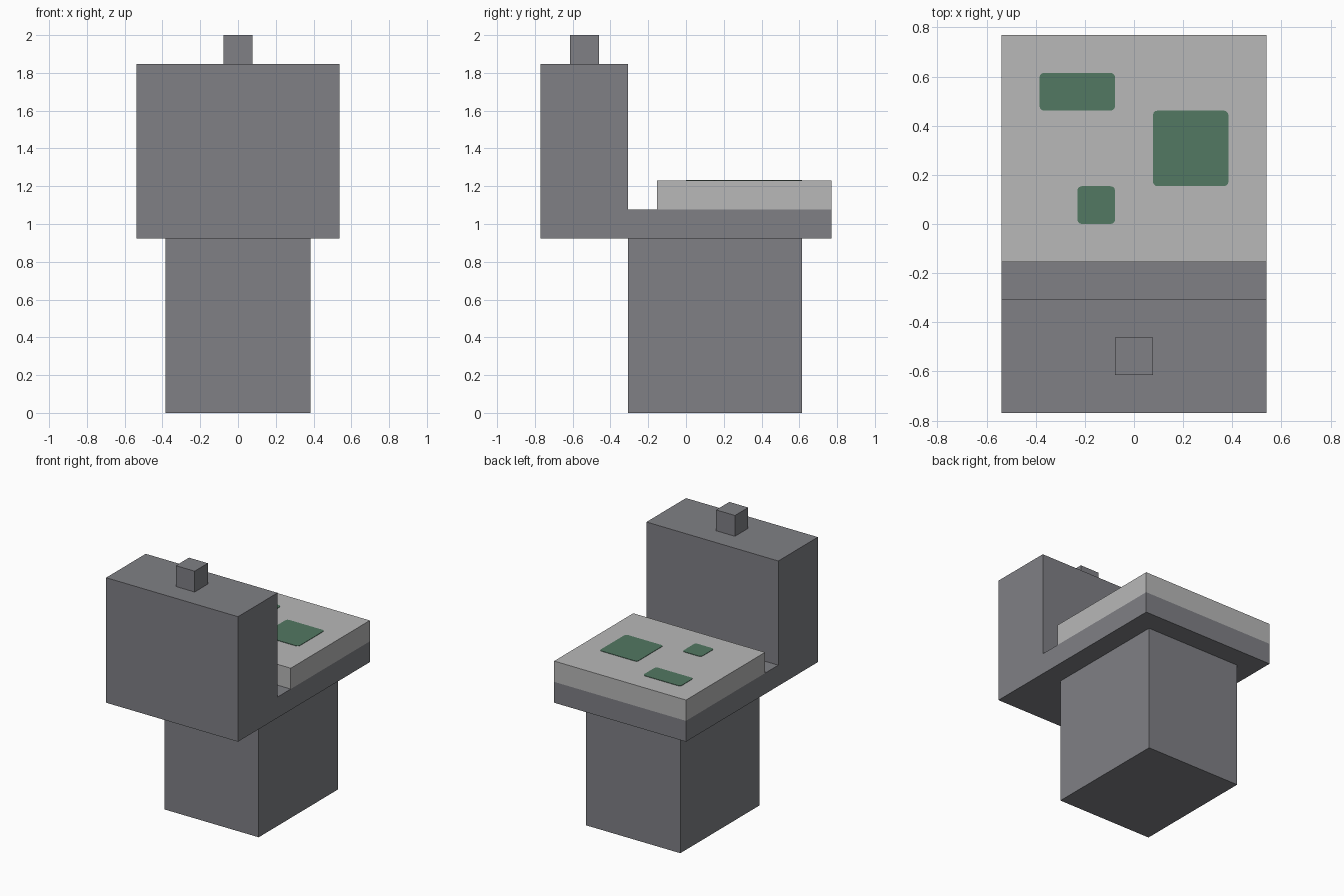
import bpy, bmesh

if "Cube" in bpy.data.objects:
    bpy.data.objects.remove(bpy.data.objects["Cube"])

U = 2 / 13  # the whole model sits on a grid of 13 units height


def material(name, rgb):
    m = bpy.data.materials.new(name)
    m.diffuse_color = (*rgb, 1)
    m.use_nodes = True
    m.node_tree.nodes["Principled BSDF"].inputs["Base Color"].default_value = m.diffuse_color
    return m


DARK = material("dark_grey", (0.214, 0.216, 0.235))
LIGHT = material("light_grey", (0.479, 0.479, 0.479))
GREEN = material("green", (0.084, 0.188, 0.122))


def prism(name, outline, axis, lo, hi, mat, corner=0):
    """Extrude a 2D outline (grid units) along axis 'x' or 'z'."""
    bm = bmesh.new()
    place = (lambda a, b: (lo, a, b)) if axis == "x" else (lambda a, b: (a, b, lo))
    face = bm.faces.new([bm.verts.new(place(a, b)) for a, b in outline])
    if corner:
        bmesh.ops.bevel(bm, geom=bm.verts[:], offset=corner, segments=3,
                        profile=0.5, affect='VERTICES')
        face = bm.faces[:][0]
    new = bmesh.ops.extrude_face_region(bm, geom=[face])["geom"]
    move = (hi - lo, 0, 0) if axis == "x" else (0, 0, hi - lo)
    bmesh.ops.translate(bm, vec=move,
                        verts=[v for v in new if isinstance(v, bmesh.types.BMVert)])
    bmesh.ops.recalc_face_normals(bm, faces=bm.faces[:])
    bmesh.ops.scale(bm, vec=(U, U, U), verts=bm.verts[:])
    mesh = bpy.data.meshes.new(name)
    bm.to_mesh(mesh)
    bm.free()
    mesh.materials.append(mat)
    obj = bpy.data.objects.new(name, mesh)
    bpy.context.collection.objects.link(obj)
    return obj


def rect(x0, x1, y0, y1):
    return [(x0, y0), (x1, y0), (x1, y1), (x0, y1)]


# Pedestal
prism("pedestal", rect(-2.5, 2.5, -2, 4), "z", 0, 6, DARK)

# L-shaped body: shelf with an upright block
prism("body", [(-5, 6), (5, 6), (5, 7), (-2, 7), (-2, 12), (-5, 12)],
      "x", -3.5, 3.5, DARK)

# Small cube on top of the upright block
prism("top_knob", rect(-0.5, 0.5, -4, -3), "z", 12, 13, DARK)

# Light slab on the shelf
prism("table_slab", rect(-3.5, 3.5, -1, 5), "z", 7, 8, LIGHT)

# Green patches with softened corners
for name, r in [("wide_patch", (-2.5, -0.5, 3, 4)),
                ("large_patch", (0.5, 2.5, 1, 3)),
                ("small_patch", (-1.5, -0.5, 0, 1))]:
    prism(name, rect(*r), "z", 8, 8.02, GREEN, corner=0.12)
